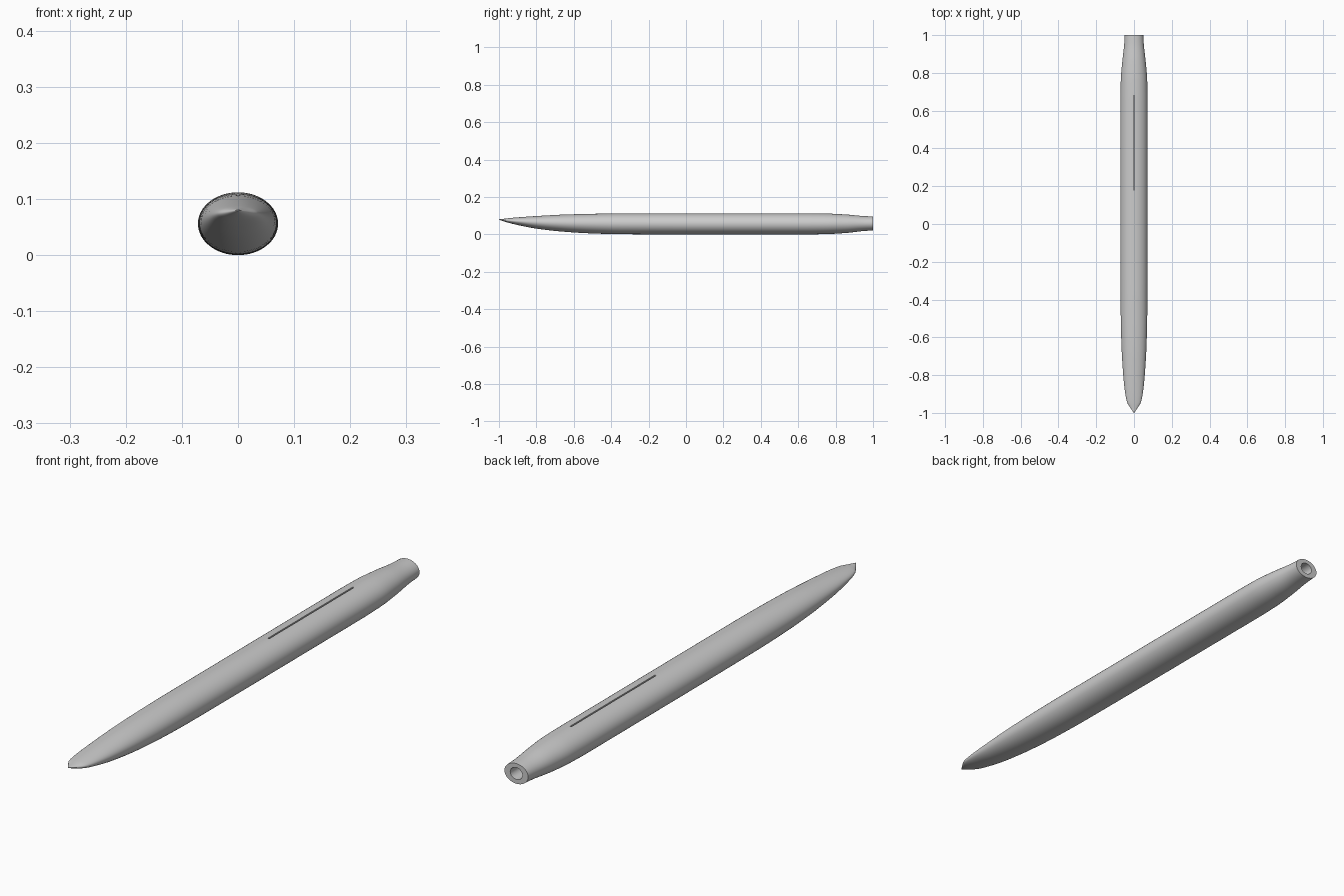
import bpy, bmesh, math

if "Cube" in bpy.data.objects:
    bpy.data.objects.remove(bpy.data.objects["Cube"])

# Stations along the hull: y, half width, bottom z, top z
STATIONS = [
    (-1.00, 0.001, 0.079, 0.081), (-0.975, 0.018, 0.070, 0.0835),
    (-0.945, 0.036, 0.061, 0.087), (-0.90, 0.046, 0.050, 0.091),
    (-0.80, 0.057, 0.031, 0.098), (-0.65, 0.066, 0.014, 0.106),
    (-0.50, 0.070, 0.005, 0.110), (-0.35, 0.071, 0.001, 0.112),
    (0.00, 0.0715, 0.000, 0.112), (0.65, 0.0715, 0.000, 0.112),
    (0.76, 0.070, 0.002, 0.111), (0.86, 0.062, 0.008, 0.106),
    (0.95, 0.052, 0.018, 0.098), (1.00, 0.049, 0.021, 0.096),
]
SIDES = 64
STEPS = 6


def slopes(col):
    """Monotone tangents, so the straight middle stays straight."""
    n = len(STATIONS)
    d = [(STATIONS[i + 1][col] - STATIONS[i][col]) /
         (STATIONS[i + 1][0] - STATIONS[i][0]) for i in range(n - 1)]
    mid = [0 if a * b <= 0 else 2 * a * b / (a + b) for a, b in zip(d, d[1:])]
    return [d[0]] + mid + [d[-1]]


TANGENTS = {c: slopes(c) for c in (1, 2, 3)}


def sample(i, t):
    a, b = STATIONS[i], STATIONS[i + 1]
    h = b[0] - a[0]
    out = [a[0] + h * t]
    for c in (1, 2, 3):
        m = TANGENTS[c]
        out.append((2*t**3 - 3*t**2 + 1) * a[c] + (t**3 - 2*t**2 + t) * h * m[i]
                   + (3*t**2 - 2*t**3) * b[c] + (t**3 - t**2) * h * m[i + 1])
    return out


bm = bmesh.new()


def ring(y, half, bottom, top):
    zc, hz = (bottom + top) / 2, (top - bottom) / 2
    return [bm.verts.new((half * math.cos(2 * math.pi * k / SIDES), y,
                          zc + hz * math.sin(2 * math.pi * k / SIDES)))
            for k in range(SIDES)]


# Outer hull, then the tail face and the blind bore
rings = [ring(*sample(i, s / STEPS))
         for i in range(len(STATIONS) - 1) for s in range(STEPS)]
rings.append(ring(*STATIONS[-1]))
rings.append(ring(1.0, 0.025, 0.037, 0.081))
rings.append(ring(0.75, 0.025, 0.037, 0.081))
for a, b in zip(rings, rings[1:]):
    for k in range(SIDES):
        j = (k + 1) % SIDES
        bm.faces.new((a[k], a[j], b[j], b[k]))
bm.faces.new(rings[0])
bm.faces.new(rings[-1])
bmesh.ops.recalc_face_normals(bm, faces=bm.faces)
mesh = bpy.data.meshes.new("hull")
bm.to_mesh(mesh)
bm.free()
hull = bpy.data.objects.new("hull", mesh)
bpy.context.collection.objects.link(hull)

# Narrow slot cut along the top
bpy.ops.mesh.primitive_cube_add(size=1, location=(0, 0.43, 0.117))
cutter = bpy.context.object
cutter.name = "slot_cutter"
cutter.scale = (0.006, 0.5, 0.03)
cutter.hide_render = True
bpy.ops.object.select_all(action='DESELECT')
hull.select_set(True)
bpy.context.view_layer.objects.active = hull
mod = hull.modifiers.new("slot", 'BOOLEAN')
mod.operation = 'DIFFERENCE'
mod.solver = 'EXACT'
mod.object = cutter
bpy.ops.object.modifier_apply(modifier=mod.name)
bpy.data.objects.remove(cutter)

bpy.ops.object.shade_smooth_by_angle(angle=math.radians(35))
